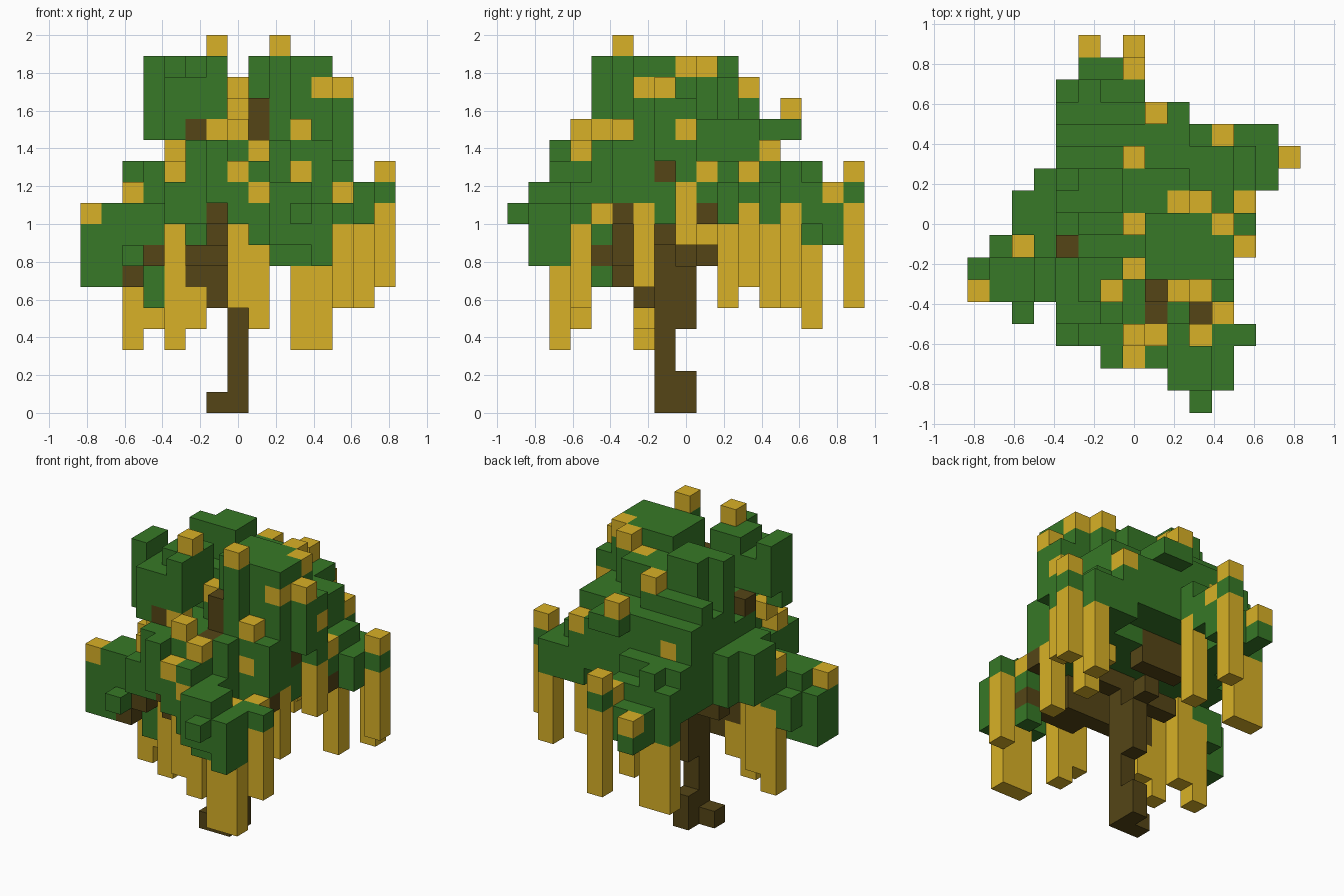
import bpy
import bmesh
from itertools import product
from mathutils import Vector

default_cube = bpy.data.objects.get("Cube")
if default_cube:
    bpy.data.objects.remove(default_cube)

# The tree sits on a grid of equal cubes
CELL = 2 / 18
ORIGIN = Vector((-7.5, -8.5, 0)) * CELL
cells = {}

def span(value):
    first, last = value if isinstance(value, tuple) else (value, value)
    return range(first, last + 1)

def fill(part, x, y, z):
    for cell in product(span(x), span(y), span(z)):
        cells[cell] = part

def wood(x, y, z):
    fill("trunk_and_branches", x, y, z)

def leaf(x, y, z):
    fill("leaves", x, y, z)

def caps(*places):
    for x, y, z in places:
        fill("blossom_caps", x, y, z)

def hang(x, y, z):
    fill("hanging_blossoms", x, y, z)

# West arm
leaf(x=(1, 3), y=(5, 6), z=(7, 9))
leaf(x=(0, 1), y=(5, 6), z=(6, 8))
leaf(x=1, y=7, z=(7, 8))
leaf(x=2, y=4, z=7)
leaf(x=2, y=7, z=(8, 9))
leaf(x=2, y=(8, 9), z=(9, 11))
leaf(x=3, y=(7, 10), z=(9, 11))
leaf(x=3, y=6, z=(5, 6))
# West tower
leaf(x=3, y=(5, 6), z=(14, 16))
leaf(x=(4, 5), y=(4, 6), z=(14, 15))
leaf(x=5, y=(5, 6), z=16)
leaf(x=6, y=(4, 6), z=(14, 16))
leaf(x=3, y=5, z=13)
leaf(x=4, y=4, z=13)
leaf(x=(4, 6), y=(4, 6), z=(9, 10))
leaf(x=(5, 6), y=(4, 6), z=(11, 12))
# Centre and ridge
leaf(x=4, y=9, z=(9, 16))
leaf(x=4, y=10, z=(9, 13))
leaf(x=(5, 6), y=(9, 10), z=(9, 16))
leaf(x=(5, 6), y=7, z=(9, 13))
leaf(x=(5, 6), y=8, z=(9, 14))
leaf(x=4, y=(7, 8), z=(9, 12))
leaf(x=7, y=(4, 5), z=(9, 12))
leaf(x=7, y=(6, 7), z=(9, 13))
leaf(x=7, y=8, z=(9, 14))
leaf(x=(7, 9), y=(9, 10), z=(9, 15))
# East tower
leaf(x=(8, 11), y=(6, 8), z=(9, 16))
leaf(x=10, y=9, z=(14, 15))
leaf(x=(10, 11), y=(9, 10), z=(9, 13))
leaf(x=9, y=5, z=(9, 16))
leaf(x=(10, 11), y=5, z=(9, 12))
leaf(x=12, y=7, z=(12, 14))
leaf(x=12, y=8, z=(11, 14))
leaf(x=12, y=9, z=10)
leaf(x=9, y=4, z=(9, 12))
# South arm
leaf(x=4, y=3, z=(9, 10))
leaf(x=(5, 6), y=3, z=(9, 12))
leaf(x=6, y=2, z=(10, 12))
leaf(x=7, y=2, z=(9, 10))
leaf(x=7, y=3, z=(9, 12))
leaf(x=8, y=(2, 3), z=(8, 11))
leaf(x=(9, 10), y=(1, 2), z=(8, 10))
leaf(x=11, y=1, z=(7, 9))
leaf(x=(9, 11), y=2, z=(7, 9))
leaf(x=10, y=0, z=9)
leaf(x=9, y=3, z=(9, 10))
leaf(x=(10, 12), y=3, z=9)
leaf(x=11, y=4, z=(6, 8))
# East arm
leaf(x=(11, 13), y=(10, 12), z=(9, 10))
leaf(x=12, y=(10, 11), z=11)
leaf(x=11, y=12, z=11)
leaf(x=14, y=11, z=10)
# North slope
leaf(x=(4, 7), y=11, z=(10, 14))
leaf(x=(8, 11), y=11, z=(10, 13))
leaf(x=(4, 7), y=12, z=(10, 13))
leaf(x=(8, 10), y=12, z=(10, 12))
leaf(x=(8, 9), y=(12, 13), z=13)
leaf(x=(4, 7), y=13, z=(10, 11))
leaf(x=(4, 5), y=(11, 13), z=9)
leaf(x=(4, 5), y=14, z=(8, 10))
leaf(x=5, y=14, z=11)
leaf(x=(6, 7), y=14, z=(9, 10))
leaf(x=(5, 7), y=15, z=(8, 9))
leaf(x=7, y=16, z=10)
leaf(x=5, y=16, z=8)

# Trunk with a stub at the foot
wood(x=7, y=7, z=(0, 8))
wood(x=6, y=7, z=0)
wood(x=7, y=8, z=(0, 1))
# Branches under the crown
wood(x=7, y=8, z=(4, 6))
wood(x=7, y=9, z=7)
wood(x=(6, 8), y=10, z=(8, 9))
wood(x=(5, 6), y=8, z=7)
wood(x=6, y=6, z=(5, 7))
wood(x=5, y=6, z=(6, 7))
wood(x=(5, 6), y=5, z=7)
wood(x=3, y=5, z=7)
wood(x=2, y=5, z=6)
wood(x=(7, 9), y=5, z=(7, 8))
wood(x=(8, 11), y=4, z=7)
wood(x=(8, 9), y=7, z=8)
# Branches showing inside the crown
wood(x=8, y=4, z=(8, 12))
wood(x=8, y=5, z=(9, 14))
wood(x=11, y=5, z=9)
wood(x=5, y=4, z=13)
wood(x=4, y=7, z=13)
wood(x=6, y=3, z=9)
wood(x=11, y=7, z=11)
wood(x=12, y=9, z=9)

# Blossom caps on the towers
caps((6, 5, 17), (9, 5, 17), (11, 8, 16), (10, 9, 16), (9, 9, 15), (11, 6, 15), (12, 7, 15))
caps((7, 8, 15), (7, 6, 14), (12, 8, 13), (10, 5, 13), (10, 5, 11), (6, 4, 13), (4, 5, 12))
# Blossom caps around the rim
caps((4, 4, 11), (7, 3, 13), (8, 3, 12), (7, 2, 11), (10, 3, 9), (8, 2, 10), (11, 4, 9))
caps((0, 5, 9), (2, 7, 10), (12, 9, 11), (14, 11, 11), (11, 12, 12), (5, 12, 12))
caps((7, 11, 15), (8, 13, 14), (7, 15, 10), (7, 16, 11), (5, 16, 9))

# Hanging blossoms
hang(x=(10, 11), y=2, z=(3, 6))
hang(x=12, y=3, z=(5, 8))
hang(x=8, y=3, z=(4, 7))
hang(x=7, y=3, z=(5, 8))
hang(x=4, y=6, z=(3, 8))
hang(x=2, y=7, z=(3, 7))
hang(x=3, y=7, z=(4, 8))
hang(x=5, y=6, z=(4, 5))
hang(x=11, y=6, z=(6, 9))
hang(x=12, y=8, z=(8, 10))
hang(x=10, y=9, z=8)
hang(x=12, y=10, z=(5, 8))
hang(x=13, y=12, z=(5, 8))
hang(x=14, y=11, z=(6, 9))
hang(x=7, y=13, z=(5, 9))
hang(x=(4, 5), y=14, z=(4, 7))
hang(x=7, y=16, z=(5, 9))

def make_material(name, color):
    mat = bpy.data.materials.new(name)
    mat.use_nodes = True
    mat.diffuse_color = (*color, 1)
    mat.node_tree.nodes["Principled BSDF"].inputs["Base Color"].default_value = (*color, 1)
    return mat

def build(part, mat):
    # Keep only the cube sides that touch open air
    bm = bmesh.new()
    for cell in [c for c, owner in cells.items() if owner == part]:
        for axis, side in product(range(3), (0, 1)):
            beside = list(cell)
            beside[axis] += 2 * side - 1
            if tuple(beside) in cells:
                continue
            corners = []
            for u, v in ((0, 0), (1, 0), (1, 1), (0, 1)):
                corner = Vector(cell)
                corner[axis] += side
                corner[(axis + 1) % 3] += u
                corner[(axis + 2) % 3] += v
                corners.append(bm.verts.new(corner * CELL + ORIGIN))
            bm.faces.new(corners if side else corners[::-1])
    bmesh.ops.remove_doubles(bm, verts=bm.verts, dist=CELL / 100)
    mesh = bpy.data.meshes.new(part)
    bm.to_mesh(mesh)
    bm.free()
    mesh.materials.append(mat)
    bpy.context.collection.objects.link(bpy.data.objects.new(part, mesh))

yellow = make_material("blossom_yellow", (0.69, 0.44, 0.02))
build("trunk_and_branches", make_material("bark_brown", (0.09, 0.06, 0.008)))
build("leaves", make_material("leaf_green", (0.038, 0.19, 0.02)))
build("blossom_caps", yellow)
build("hanging_blossoms", yellow)
